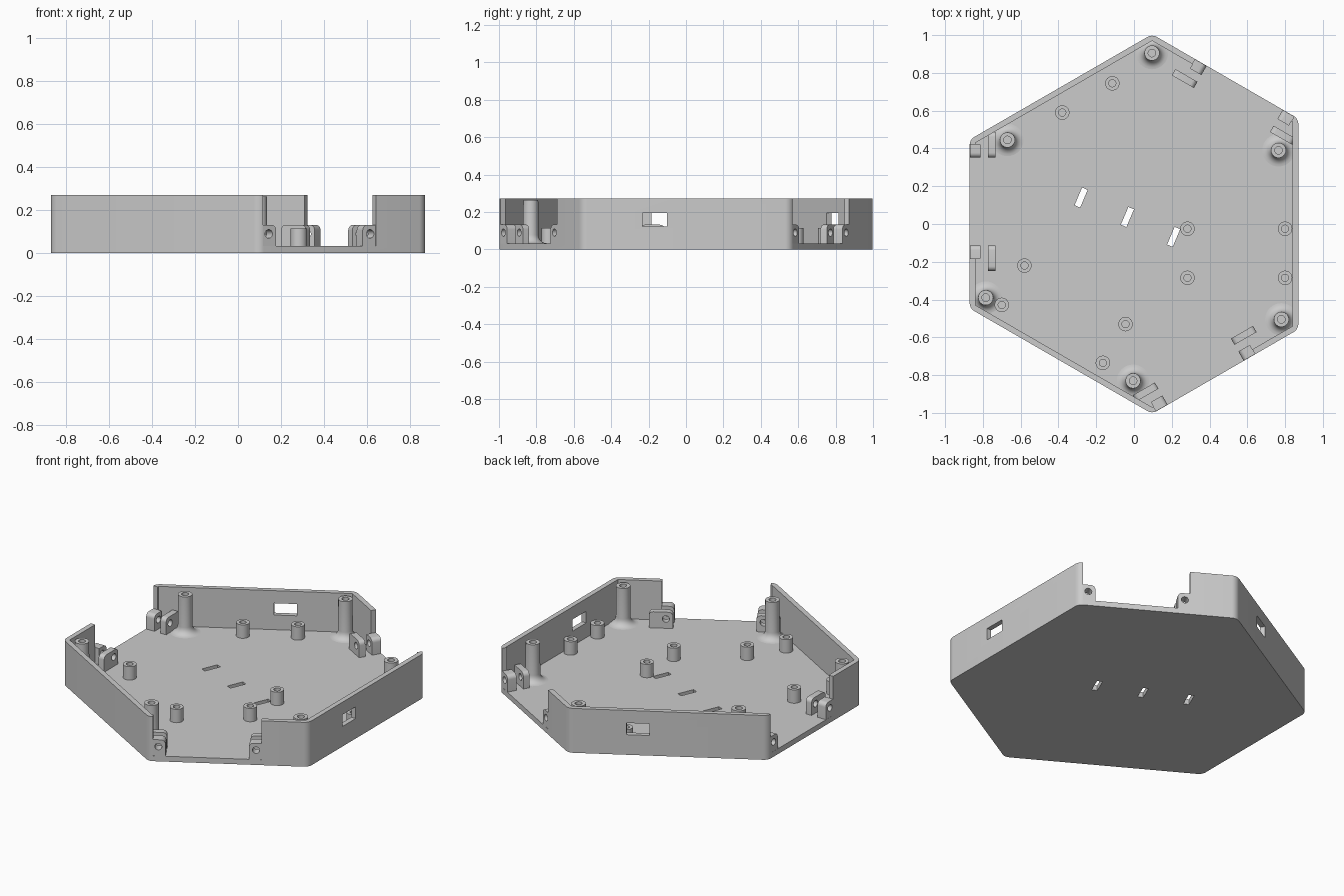
import bpy, bmesh, math
from mathutils import Matrix, Vector

cube = bpy.data.objects.get("Cube")
if cube:
    bpy.data.objects.remove(cube, do_unlink=True)

CX = 0.032                      # centre of the threefold symmetry
LONG, SHORT = 0.838, 0.902      # distance from centre to long and short sides
HEIGHT, FLOOR, WALL = 0.272, 0.033, 0.03

grey = bpy.data.materials.new("light grey plastic")
grey.use_nodes = True
colour = (0.6, 0.6, 0.6, 1)
grey.diffuse_color = colour
grey.node_tree.nodes["Principled BSDF"].inputs["Base Color"].default_value = colour


def make_object(name, bm, matrix=Matrix()):
    bmesh.ops.recalc_face_normals(bm, faces=bm.faces)
    bm.transform(matrix)
    mesh = bpy.data.meshes.new(name)
    bm.to_mesh(mesh)
    bm.free()
    mesh.materials.append(grey)
    obj = bpy.data.objects.new(name, mesh)
    bpy.context.scene.collection.objects.link(obj)
    return obj


def rounded(points, radii, steps=6):
    """Replace each corner of a convex polygon with an arc."""
    out = []
    for i, (p, r) in enumerate(zip(points, radii)):
        p = Vector(p)
        if r == 0:
            out.append(p)
            continue
        a = (Vector(points[i - 1]) - p).normalized()
        b = (Vector(points[(i + 1) % len(points)]) - p).normalized()
        half = a.angle(b) / 2
        centre = p + (a + b).normalized() * r / math.sin(half)
        start = (p + a * r / math.tan(half) - centre).normalized()
        end = (p + b * r / math.tan(half) - centre).normalized()
        for k in range(steps + 1):
            out.append(centre + start.slerp(end, k / steps) * r)
    return out


def prism(name, points, low, high, matrix=Matrix()):
    bm = bmesh.new()
    face = bm.faces.new([bm.verts.new((p[0], p[1], low)) for p in points])
    top = bmesh.ops.extrude_face_region(bm, geom=[face])
    verts = [v for v in top["geom"] if isinstance(v, bmesh.types.BMVert)]
    bmesh.ops.translate(bm, verts=verts, vec=(0, 0, high - low))
    return make_object(name, bm, matrix)


def rect(x0, x1, y0, y1):
    return [(x0, y0), (x1, y0), (x1, y1), (x0, y1)]


def circle(x, y, r, n=24):
    return [(x + r * math.cos(math.tau * i / n), y + r * math.sin(math.tau * i / n))
            for i in range(n)]


def cut(obj, cutters):
    for c in cutters:
        c.hide_render = True
        mod = obj.modifiers.new("cut", 'BOOLEAN')
        mod.operation, mod.solver, mod.object = 'DIFFERENCE', 'EXACT', c
    bpy.context.view_layer.update()
    graph = bpy.context.evaluated_depsgraph_get()
    mesh = bpy.data.meshes.new_from_object(obj.evaluated_get(graph))
    obj.modifiers.clear()
    obj.data = mesh
    for c in cutters:
        bpy.data.objects.remove(c, do_unlink=True)


def hexagon(inset):
    a, b = LONG - inset, SHORT - inset
    points = []
    for k in range(3):
        for sign in (-1, 1):
            v = Vector((a, sign * (b - a / 2) / math.sin(math.pi / 3)))
            v.rotate(Matrix.Rotation(k * math.tau / 3, 2))
            points.append((v.x + CX, v.y))
    return points


def side_frame(degrees, dist, other):
    """Elevation frame: x along the side, y up, z outward, origin at its clockwise end."""
    half = (other - dist / 2) / math.sin(math.pi / 3)
    return (Matrix.Translation((CX, 0, 0)) @ Matrix.Rotation(math.radians(degrees), 4, 'Z')
            @ Matrix(((0, 0, 1, dist), (1, 0, 0, -half), (0, 1, 0, 0), (0, 0, 0, 1))))


def lathe(name, profile, x, y):
    bm = bmesh.new()
    verts = [bm.verts.new((r, 0, z)) for r, z in profile]
    edges = [bm.edges.new(pair) for pair in zip(verts, verts[1:])]
    bmesh.ops.spin(bm, geom=verts + edges, cent=(0, 0, 0), axis=(0, 0, 1),
                   angle=math.tau, steps=32)
    bmesh.ops.remove_doubles(bm, verts=bm.verts, dist=0.0001)
    return make_object(name, bm, Matrix.Translation((x, y, 0)))


# Tray: rounded six-sided shell with openings, ports and floor slots
short_sides = [side_frame(a, SHORT, LONG) for a in (60, 180, 300)]
port_sides = [side_frame(a, LONG, SHORT) for a in (0, 120)]
tray = prism("tray", rounded(hexagon(0), [0.05] * 6), 0, HEIGHT)
cutters = [prism("cavity_cutter", hexagon(WALL), FLOOR, 0.4)]
for frame in short_sides:
    cutters.append(prism("opening_cutter", rect(0.025, 0.63, FLOOR, 0.4), -0.04, 0.06, frame))
for frame in port_sides:
    cutters.append(prism("port_cutter", rect(0.325, 0.455, 0.123, 0.195), -0.06, 0.06, frame))
for x, y in ((-0.28, 0.14), (-0.035, 0.037), (0.21, -0.068)):
    frame = Matrix.Translation((x, y, 0)) @ Matrix.Rotation(math.radians(67), 4, 'Z')
    cutters.append(prism("slot_cutter", rect(-0.051, 0.051, -0.016, 0.016), -0.1, 0.1, frame))
cut(tray, cutters)

# Screw tabs and inner clamp plates at both ends of each opening
TAB_TOP, R = 0.132, 0.025
for frame in short_sides:
    for label, hole, tab, plate, tab_round in (
            ("first", 0.055, (0.025, 0.095), (-0.04, 0.095), (0, 0, R, 0)),
            ("second", 0.6, (0.56, 0.63), (0.56, 0.695), (0, 0, 0, R))):
        for part, span, radii, depth in (
                ("screw_tab", tab, tab_round, (-0.057, -0.001)),
                ("clamp_plate", plate, (0, 0, R, R), (-0.136, -0.098))):
            outline = rounded(rect(*span, FLOOR - 0.01, TAB_TOP), radii)
            obj = prism(f"{label}_{part}", outline, *depth, frame)
            cut(obj, [prism("screw_cutter", circle(hole, 0.09, 0.02), -0.2, 0.1, frame)])

# Tall lid posts with flared feet
foot = [(0.041 + 0.045 * (1 - math.sin(t)), FLOOR + 0.045 * (1 - math.cos(t)))
        for t in [math.pi / 2 * k / 6 for k in range(7)]]
post = foot + [(0.04, 0.265), (0.02, 0.265), (0.02, 0.13), (0, 0.13)]
for x, y in ((0.095, 0.905), (0.765, 0.39), (0.78, -0.505),
             (-0.005, -0.83), (-0.785, -0.39), (-0.67, 0.445)):
    lathe("lid_post", post, x, y)

# Short board standoffs
standoff = [(0.038, FLOOR - 0.005), (0.038, 0.115), (0.019, 0.115), (0.019, 0.04), (0, 0.04)]
for x, y in ((-0.115, 0.745), (-0.38, 0.59), (0.283, -0.025), (0.8, -0.025),
             (0.283, -0.285), (0.8, -0.285), (-0.58, -0.22), (-0.7, -0.428),
             (-0.045, -0.53), (-0.165, -0.735)):
    lathe("board_standoff", standoff, x, y)

# Smooth the round surfaces, keep edges sharp
bpy.ops.object.select_all(action='DESELECT')
for obj in bpy.context.scene.objects:
    if obj.type == 'MESH':
        obj.select_set(True)
bpy.context.view_layer.objects.active = tray
bpy.ops.object.shade_smooth_by_angle(angle=math.radians(30))
